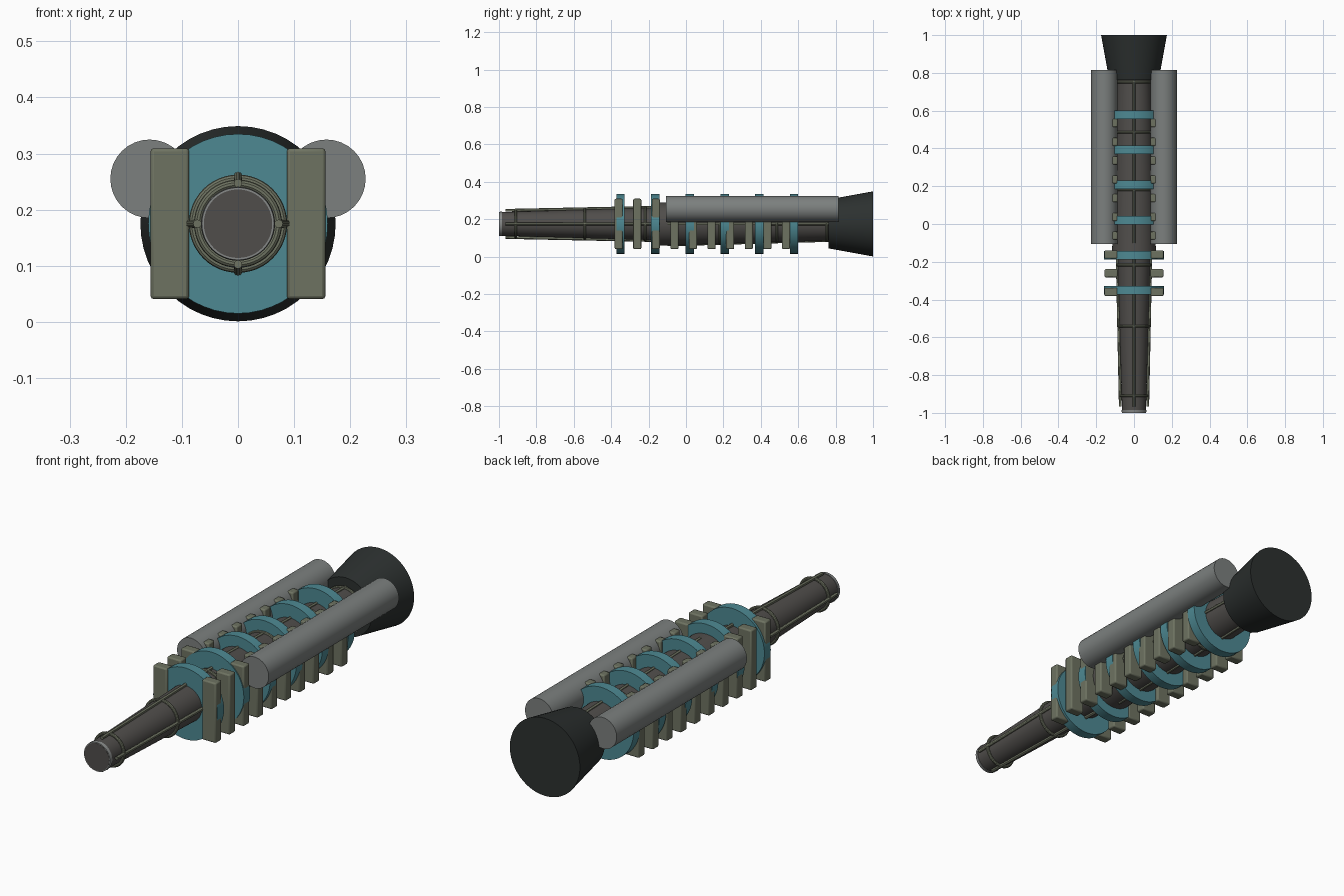
import bpy, bmesh, math
from mathutils import Vector, Matrix

if "Cube" in bpy.data.objects:
    bpy.data.objects.remove(bpy.data.objects["Cube"])

AXIS_Z = 0.175


def material(name, rgb):
    m = bpy.data.materials.new(name)
    m.diffuse_color = (*rgb, 1)
    m.use_nodes = True
    m.node_tree.nodes["Principled BSDF"].inputs["Base Color"].default_value = m.diffuse_color
    return m


GUNMETAL = material("dark_metal", (0.08, 0.075, 0.07))
RIM = material("light_metal", (0.24, 0.25, 0.245))
OLIVE = material("olive", (0.155, 0.17, 0.12))
TEAL = material("teal", (0.075, 0.25, 0.29))
GREY = material("grey", (0.2, 0.215, 0.21))
BLACK = material("charcoal", (0.025, 0.03, 0.029))


def finish(ob, name, mat, smooth=True):
    ob.name = name
    ob.data.materials.append(mat)
    if smooth:
        bpy.context.view_layer.objects.active = ob
        ob.select_set(True)
        bpy.ops.object.shade_smooth_by_angle(angle=math.radians(30))
        ob.select_set(False)
    return ob


def rod(name, mat, a, b, r1, r2=None, sides=32):
    """Closed cylinder or cone running from point a to point b."""
    a, b = Vector(a), Vector(b)
    r2 = r1 if r2 is None else r2
    bm = bmesh.new()
    rot = (b - a).to_track_quat('Z', 'Y').to_matrix().to_4x4()
    bmesh.ops.create_cone(bm, cap_ends=True, segments=sides, radius1=r1, radius2=r2,
                          depth=(b - a).length,
                          matrix=Matrix.Translation((a + b) / 2) @ rot)
    me = bpy.data.meshes.new(name)
    bm.to_mesh(me)
    bm.free()
    ob = bpy.data.objects.new(name, me)
    bpy.context.collection.objects.link(ob)
    return finish(ob, name, mat)


def axial(name, mat, y1, y2, r1, r2=None, sides=32):
    return rod(name, mat, (0, y1, AXIS_Z), (0, y2, AXIS_Z), r1, r2, sides)


# Central barrel, thicker core and flared rear nozzle
axial("barrel", GUNMETAL, -0.999, -0.13, 0.063, 0.088, 48)
axial("muzzle_rim", RIM, -0.9995, -0.985, 0.0645, 0.066, 48)
axial("muzzle_face", GUNMETAL, -1.0, -0.98, 0.061, sides=48)
axial("core", GUNMETAL, -0.145, 0.78, 0.116, 0.089, 48)
axial("nozzle", BLACK, 0.763, 1.0, 0.131, 0.174, 48)

# Teal discs
for i in range(6):
    y = -0.35 + 0.1855 * i
    axial(f"disc_{i + 1}", TEAL, y - 0.0225, y + 0.0225, 0.16, sides=48)

# Olive hoops around the barrel: position along y and ring radius
for i, (y, r) in enumerate([(-0.91, 0.071), (-0.541, 0.08), (-0.217, 0.088),
                            (0.182, 0.106), (0.486, 0.098), (0.752, 0.09)]):
    bpy.ops.mesh.primitive_torus_add(location=(0, y, AXIS_Z), rotation=(math.pi / 2, 0, 0),
                                     major_radius=r, minor_radius=0.0075,
                                     major_segments=48, minor_segments=10)
    ob = bpy.context.object
    ob.select_set(False)
    finish(ob, f"hoop_{i + 1}", OLIVE)

# Four long rods, following the barrel and then the core
for i in range(4):
    d = Vector((math.cos(i * math.pi / 2), 0, math.sin(i * math.pi / 2)))

    def at(y, r):
        return d * r + Vector((0, y, AXIS_Z))
    rod(f"front_rod_{i + 1}", OLIVE, at(-0.965, 0.0725), at(-0.12, 0.09), 0.0075, sides=12)
    rod(f"rear_rod_{i + 1}", OLIVE, at(-0.1, 0.112), at(0.766, 0.0885), 0.0075, sides=12)

for side, s in (("left", -1), ("right", 1)):
    # Upper side tanks
    rod(f"{side}_tank", GREY, (s * 0.1575, -0.107, 0.255), (s * 0.1575, 0.816, 0.255), 0.07)
    # Rows of cooling plates
    for i in range(10):
        bpy.ops.mesh.primitive_cube_add(size=1, location=(s * 0.1215, -0.36 + 0.0994 * i, AXIS_Z))
        ob = bpy.context.object
        ob.scale = (0.069, 0.043, 0.269)
        bpy.ops.object.transform_apply(location=False, rotation=False, scale=True)
        ob.select_set(False)
        bev = ob.modifiers.new("bevel", 'BEVEL')
        bev.width = 0.006
        bev.segments = 2
        finish(ob, f"{side}_plate_{i + 1}", OLIVE)
